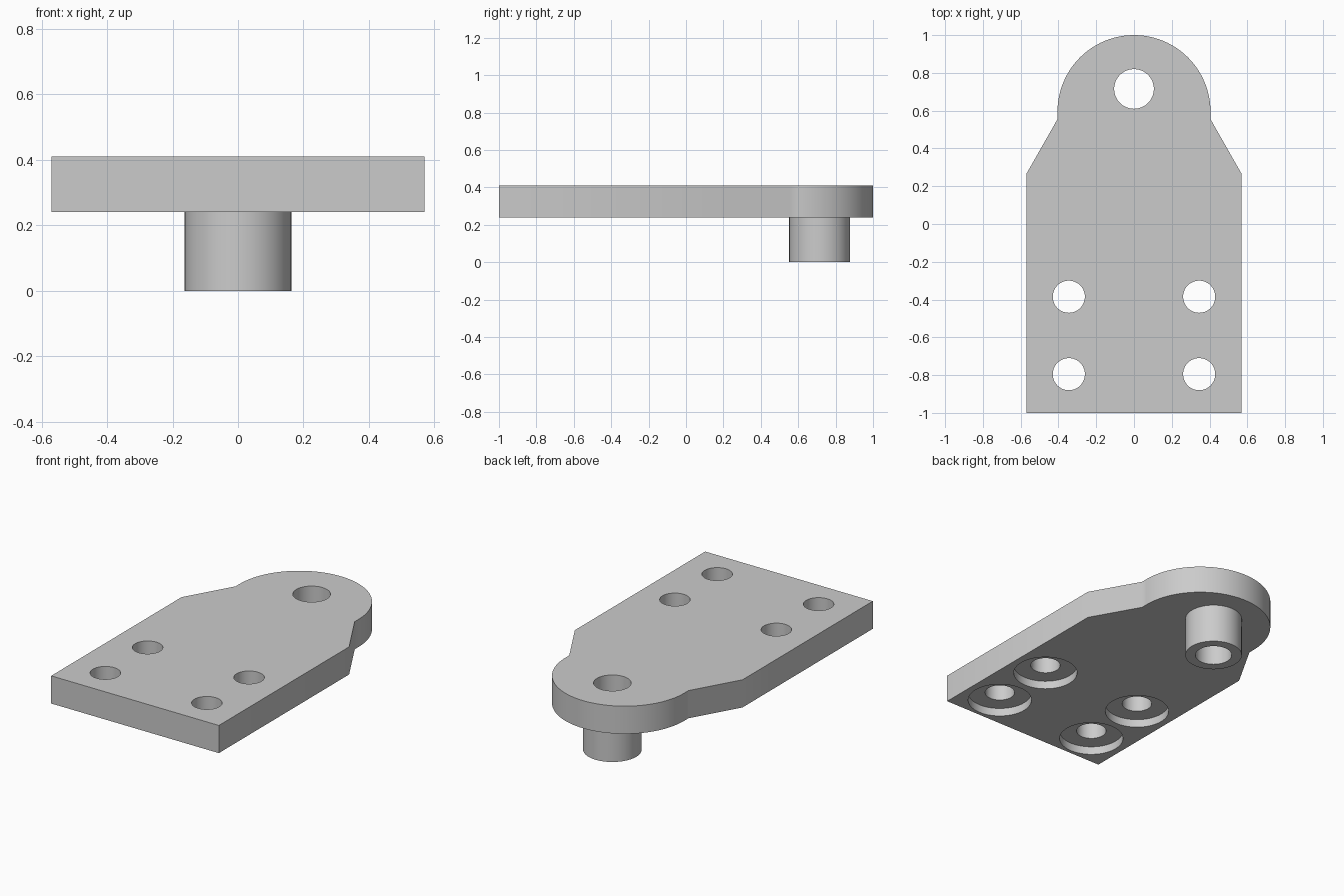
import bpy, bmesh
from math import sin, cos, pi, radians

cube = bpy.data.objects.get("Cube")
if cube:
    bpy.data.objects.remove(cube, do_unlink=True)

BOTTOM, TOP = 0.24, 0.41        # plate underside and top
PIVOT_Y, BORE_R = 0.715, 0.105  # pivot hole
SEGMENTS = 64

grey = bpy.data.materials.new("plain grey")
grey.use_nodes = True
colour = (0.6, 0.6, 0.6, 1)
grey.diffuse_color = colour
grey.node_tree.nodes["Principled BSDF"].inputs["Base Color"].default_value = colour


def make_object(name, bm):
    bmesh.ops.recalc_face_normals(bm, faces=bm.faces)
    mesh = bpy.data.meshes.new(name)
    bm.to_mesh(mesh)
    bm.free()
    obj = bpy.data.objects.new(name, mesh)
    bpy.context.collection.objects.link(obj)
    mesh.materials.append(grey)
    return obj


def select_only(obj):
    bpy.ops.object.select_all(action='DESELECT')
    obj.select_set(True)
    bpy.context.view_layer.objects.active = obj


def prism(name, outline, z0, z1):
    bm = bmesh.new()
    face = bm.faces.new([bm.verts.new((x, y, z0)) for x, y in outline])
    ext = bmesh.ops.extrude_face_region(bm, geom=[face])
    for v in ext["geom"]:
        if isinstance(v, bmesh.types.BMVert):
            v.co.z = z1
    return make_object(name, bm)


def circle(x, y, r):
    return [(x + r * cos(2 * pi * i / SEGMENTS), y + r * sin(2 * pi * i / SEGMENTS))
            for i in range(SEGMENTS)]


def drill(target, x, y, r, z0, z1):
    cutter = prism("cutter", circle(x, y, r), z0, z1)
    cutter.hide_render = True
    select_only(target)
    mod = target.modifiers.new("drill", 'BOOLEAN')
    mod.operation = 'DIFFERENCE'
    mod.solver = 'EXACT'
    mod.object = cutter
    bpy.ops.object.modifier_apply(modifier=mod.name)
    bpy.data.objects.remove(cutter, do_unlink=True)


# Plate: rectangle, tapered shoulders, round nose
HALF, NOSE_R, NOSE_Y = 0.57, 0.405, 0.595
right_side = [(HALF, -1), (HALF, 0.265), (NOSE_R, 0.555)]
nose = [(NOSE_R * cos(pi * i / 48), NOSE_Y + NOSE_R * sin(pi * i / 48)) for i in range(49)]
left_side = [(-x, y) for x, y in reversed(right_side)]
plate = prism("mounting_plate", right_side + nose + left_side, BOTTOM, TOP)

# Pivot hole and four bolt holes counterbored from below
drill(plate, 0, PIVOT_Y, BORE_R, 0, 1)
for x in (-0.345, 0.345):
    for y in (-0.385, -0.795):
        drill(plate, x, y, 0.085, 0, 1)
        drill(plate, x, y, 0.183, 0, BOTTOM + 0.05)

# Hollow boss under the pivot hole, open where it meets the plate
bm = bmesh.new()
rings = [[bm.verts.new((x, y, z)) for x, y in circle(0, PIVOT_Y, r)]
         for r, z in ((BORE_R, BOTTOM), (BORE_R, 0), (0.163, 0), (0.163, BOTTOM))]
for a, b in zip(rings, rings[1:]):
    for i in range(SEGMENTS):
        j = (i + 1) % SEGMENTS
        bm.faces.new((a[i], a[j], b[j], b[i]))
boss = make_object("pivot_boss", bm)

# Boss faces must point out of the metal: bottom ring looks down
if any(p.normal.z > 0.5 for p in boss.data.polygons):
    boss.data.flip_normals()

for obj in (plate, boss):
    select_only(obj)
    bpy.ops.object.shade_smooth_by_angle(angle=radians(30))
